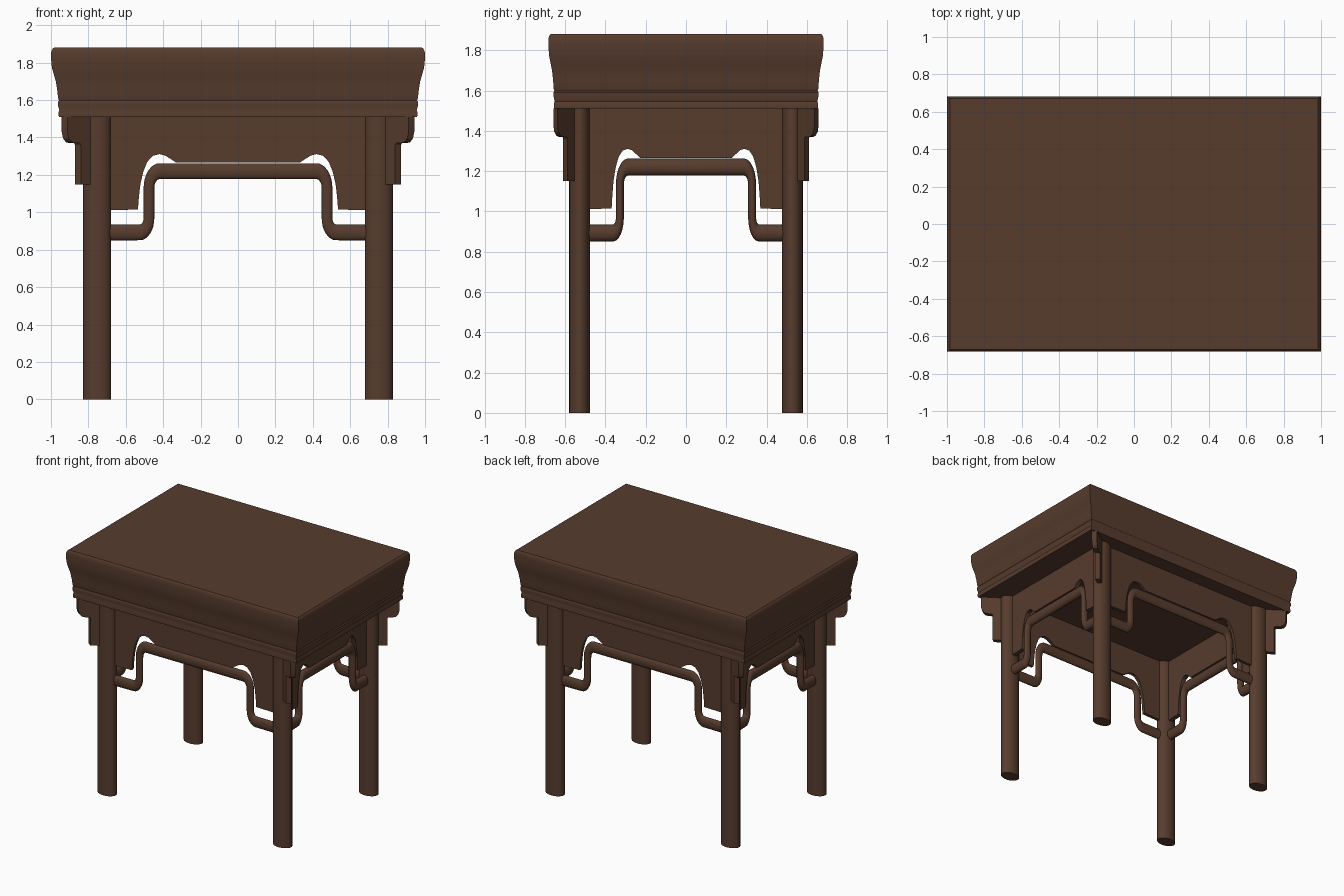
import bpy, bmesh, math
from mathutils import Matrix, Vector

cube = bpy.data.objects.get("Cube")
if cube:
    bpy.data.objects.remove(cube, do_unlink=True)

# Single wood colour
wood = bpy.data.materials.new("dark_brown_wood")
wood.use_nodes = True
COLOR = (0.095, 0.045, 0.027, 1)
wood.diffuse_color = COLOR
bsdf = wood.node_tree.nodes["Principled BSDF"]
bsdf.inputs["Base Color"].default_value = COLOR
bsdf.inputs["Roughness"].default_value = 0.6

LEG_X, LEG_Y = 0.753, 0.528
WIDEN = 1.45      # the table is drawn square and widened along x


def finish(bm, name, angle=35):
    bmesh.ops.recalc_face_normals(bm, faces=bm.faces)
    mesh = bpy.data.meshes.new(name)
    bm.to_mesh(mesh)
    bm.free()
    mesh.materials.append(wood)
    obj = bpy.data.objects.new(name, mesh)
    bpy.context.collection.objects.link(obj)
    smooth(obj, angle)


def smooth(obj, angle=35):
    bpy.ops.object.select_all(action='DESELECT')
    obj.select_set(True)
    bpy.context.view_layer.objects.active = obj
    bpy.ops.object.shade_smooth_by_angle(angle=math.radians(angle))


def plate(name, outline, thickness, matrix):
    """Extrude an outline in the xz plane, centred on y, then place it."""
    bm = bmesh.new()
    face = bm.faces.new([bm.verts.new((u, -thickness / 2, z)) for u, z in outline])
    new = bmesh.ops.extrude_face_region(bm, geom=[face])["geom"]
    bmesh.ops.translate(bm, vec=(0, thickness, 0),
                        verts=[v for v in new if isinstance(v, bmesh.types.BMVert)])
    bm.transform(matrix)
    finish(bm, name, 25)


# Table top: rectangular rings following a moulded edge (height, half width)
edge = [(1.51, .958), (1.535, .960), (1.545, .955), (1.57, .962), (1.59, .963),
        (1.598, .957), (1.61, .962), (1.65, .966), (1.70, .974), (1.735, .984),
        (1.77, .994), (1.80, .998), (1.84, 1.0), (1.862, .998), (1.874, .992), (1.88, .984)]
bm = bmesh.new()
rings = []
for z, hx in edge:
    hy = 0.683 - (1 - hx) / WIDEN
    rings.append([bm.verts.new((sx * hx, sy * hy, z))
                  for sx, sy in ((-1, -1), (1, -1), (1, 1), (-1, 1))])
for low, high in zip(rings, rings[1:]):
    for i in range(4):
        j = (i + 1) % 4
        bm.faces.new((low[i], low[j], high[j], high[i]))
bm.faces.new(rings[0])
bm.faces.new(rings[-1])
finish(bm, "table_top")

# Corner bracket outline, measured outward from the leg centre
bracket = [(0, 1.51), (.17, 1.51), (.17, 1.43), (.163, 1.395), (.148, 1.375),
           (.13, 1.37), (.105, 1.37), (.1, 1.36), (.1, 1.15), (0, 1.15)]

widen = Matrix.Diagonal((WIDEN, 1, 1, 1))
for sx, side in ((1, "left"), (-1, "right")):
    for sy, end in ((-1, "front"), (1, "back")):
        at = Matrix.Translation((sx * LEG_X, sy * LEG_Y, 0))
        # Oval legs
        bm = bmesh.new()
        bmesh.ops.create_cone(bm, cap_ends=True, segments=40, radius1=.0515,
                              radius2=.0515, depth=1.52)
        bm.transform(at @ widen @ Matrix.Translation((0, 0, .76)))
        finish(bm, f"{end}_{side}_leg")
        # Diagonal brackets under the overhang
        turn = Matrix.Rotation(math.atan2(sy, sx), 4, 'Z')
        plate(f"{end}_{side}_bracket", bracket, .03, at @ widen @ turn)

# Apron outline: straight middle, arches and drops beside the legs
half = [(.33, 1.265), (.36, 1.285), (.39, 1.304), (.42, 1.311), (.455, 1.302),
        (.485, 1.27), (.507, 1.215), (.522, 1.15), (.53, 1.08), (.535, 1.015), (.74, 1.01), (.74, 1.515)]
apron = half + [(-u, z) for u, z in reversed(half)]


def bend(cx, cz, rx, rz, start, steps=8):
    return [(cx + rx * math.cos(a), cz + rz * math.sin(a))
            for a in (math.radians(start + 90 * i / steps) for i in range(steps + 1))]


# Rail path: raised middle stepping down to the legs
half = bend(.418, 1.13, .058, .09, 0)[::-1] + bend(.525, .97, .049, .077, 180) + [(.70, .892)]
rail = [(-u, z) for u, z in reversed(half)] + half
TALL = 2.15


def make_rail(name, matrix):
    curve = bpy.data.curves.new(name, 'CURVE')
    curve.dimensions = '3D'
    curve.bevel_depth = .0197
    curve.bevel_resolution = 6
    curve.use_fill_caps = True
    spline = curve.splines.new('POLY')
    spline.points.add(len(rail) - 1)
    for p, (u, z) in zip(spline.points, rail):
        p.co = (matrix @ Vector((u / WIDEN, 0, z / TALL))).to_4d()
    curve.materials.append(wood)
    obj = bpy.data.objects.new(name, curve)
    bpy.context.collection.objects.link(obj)
    obj.scale = (WIDEN, 1, TALL)
    bpy.ops.object.select_all(action='DESELECT')
    obj.select_set(True)
    bpy.context.view_layer.objects.active = obj
    bpy.ops.object.convert(target='MESH')
    bpy.ops.object.transform_apply(location=False, rotation=False, scale=True)
    smooth(bpy.context.object, 50)


# Aprons and rails on all four sides
narrow = Matrix.Diagonal((1 / WIDEN, 1, 1, 1))
for name, angle, offset in (("front", 0, (0, -LEG_Y, 0)), ("back", 180, (0, LEG_Y, 0)),
                            ("left", 90, (LEG_X / WIDEN, 0, 0)),
                            ("right", -90, (-LEG_X / WIDEN, 0, 0))):
    place = Matrix.Translation(offset) @ Matrix.Rotation(math.radians(angle), 4, 'Z')
    plate(f"{name}_apron", apron, .024, widen @ place @ narrow)
    make_rail(f"{name}_rail", place)
